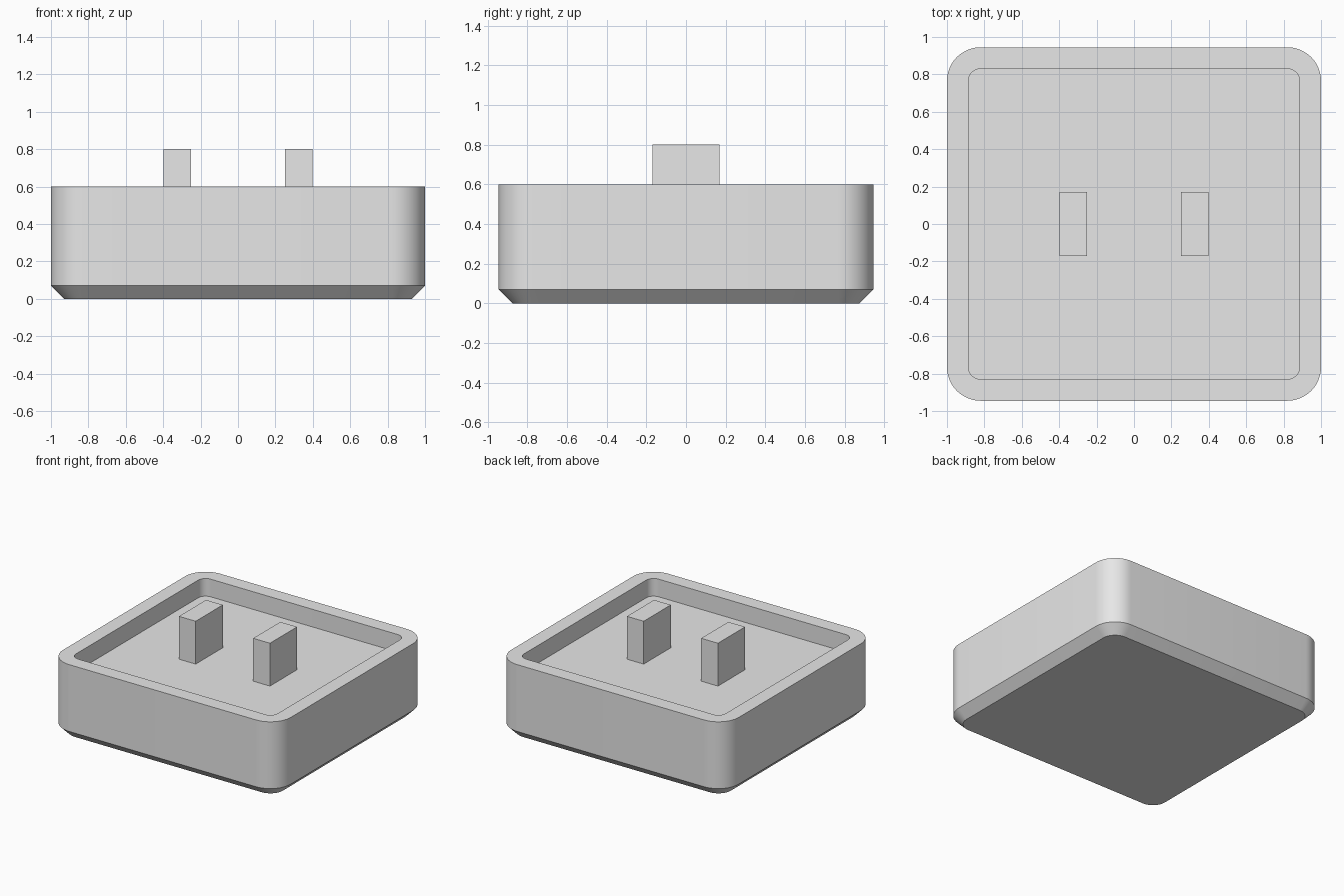
import bpy
import bmesh
import math

if "Cube" in bpy.data.objects:
    bpy.data.objects.remove(bpy.data.objects["Cube"], do_unlink=True)

grey = bpy.data.materials.new("plain_grey")
grey.use_nodes = True
colour = (0.8, 0.8, 0.8, 1)
grey.diffuse_color = colour
grey.node_tree.nodes["Principled BSDF"].inputs["Base Color"].default_value = colour

CORNER_STEPS = 12
FLOOR_Z = 0.46


def rounded_ring(bm, half_x, half_y, radius, z):
    """Counter-clockwise rounded rectangle of vertices."""
    ring = []
    for corner, (sx, sy) in enumerate([(1, 1), (-1, 1), (-1, -1), (1, -1)]):
        for i in range(CORNER_STEPS + 1):
            a = math.pi / 2 * (corner + i / CORNER_STEPS)
            x = sx * (half_x - radius) + radius * math.cos(a)
            y = sy * (half_y - radius) + radius * math.sin(a)
            ring.append(bm.verts.new((x, y, z)))
    return ring


def finish(bm, name):
    bmesh.ops.recalc_face_normals(bm, faces=bm.faces)
    mesh = bpy.data.meshes.new(name)
    bm.to_mesh(mesh)
    bm.free()
    mesh.materials.append(grey)
    obj = bpy.data.objects.new(name, mesh)
    bpy.context.collection.objects.link(obj)
    return obj


# Tray: bottom chamfer, outer wall, rim, inner wall and floor
bm = bmesh.new()
profile = [
    (0.93, 0.875, 0.11, 0),
    (1, 0.945, 0.18, 0.07),
    (1, 0.945, 0.18, 0.6),
    (0.885, 0.83, 0.065, 0.6),
    (0.885, 0.83, 0.065, FLOOR_Z),
]
rings = [rounded_ring(bm, *section) for section in profile]
for low, high in zip(rings, rings[1:]):
    for i in range(len(low)):
        j = (i + 1) % len(low)
        bm.faces.new((low[i], low[j], high[j], high[i]))
bm.faces.new(rings[0][::-1])
bm.faces.new(rings[-1])
tray = finish(bm, "tray")
bpy.ops.object.select_all(action="DESELECT")
tray.select_set(True)
bpy.context.view_layer.objects.active = tray
bpy.ops.object.shade_smooth_by_angle(angle=math.radians(30))

# Two upright pegs on the floor
PEG_TOP = 0.8
for name, side in (("left_peg", 1), ("right_peg", -1)):
    bm = bmesh.new()
    bmesh.ops.create_cube(bm, size=1)
    bmesh.ops.scale(bm, vec=(0.147, 0.34, PEG_TOP - FLOOR_Z), verts=bm.verts)
    bmesh.ops.translate(bm, vec=(side * 0.326, 0, (PEG_TOP + FLOOR_Z) / 2), verts=bm.verts)
    finish(bm, name)
